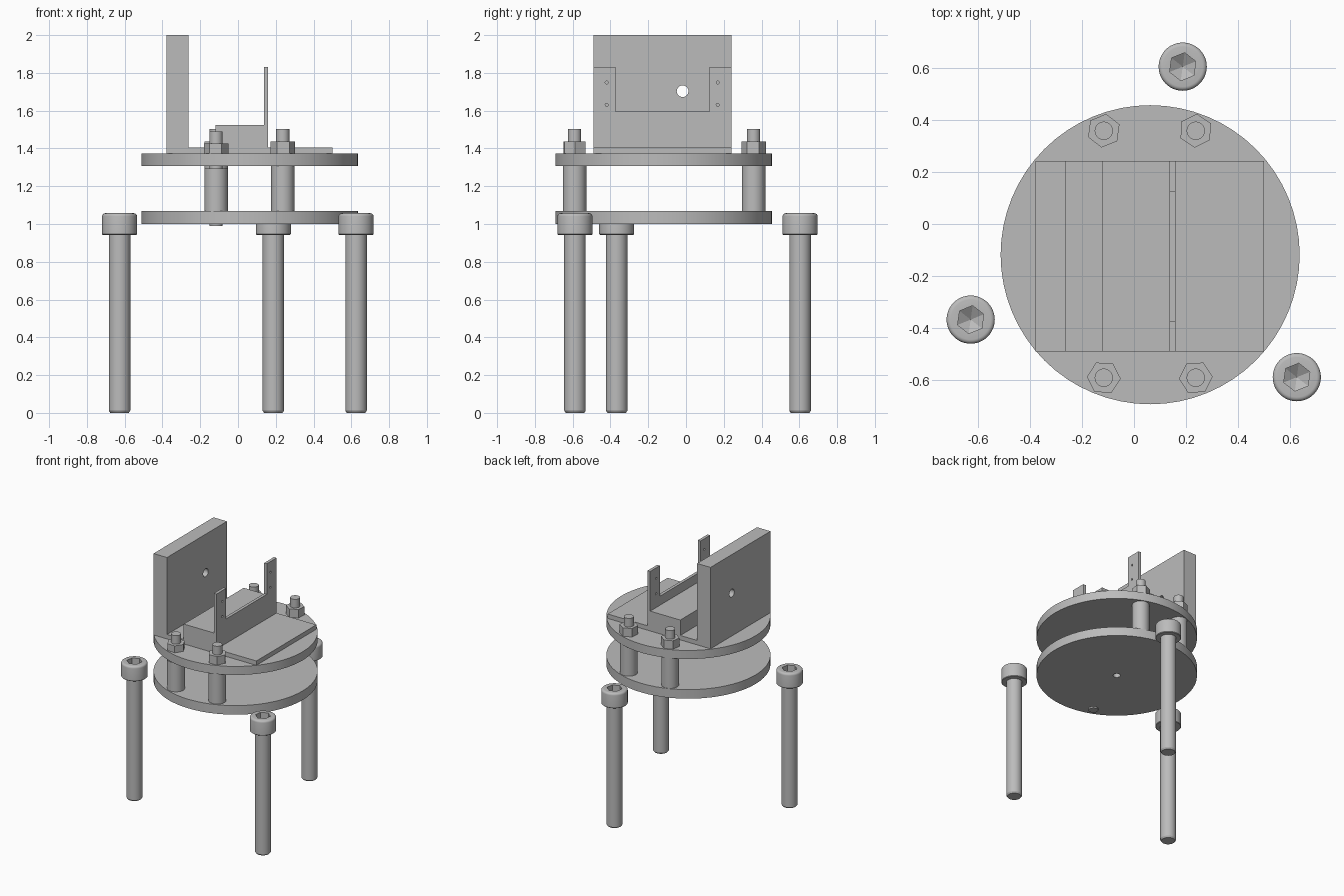
import bpy, bmesh, math
from mathutils import Matrix, Vector

if "Cube" in bpy.data.objects:
    bpy.data.objects.remove(bpy.data.objects["Cube"], do_unlink=True)

steel = bpy.data.materials.new("grey steel")
steel.use_nodes = True
GREY = (0.5, 0.5, 0.5, 1)
steel.diffuse_color = GREY
steel.node_tree.nodes["Principled BSDF"].inputs["Base Color"].default_value = GREY


def finish(bm, name):
    bmesh.ops.recalc_face_normals(bm, faces=bm.faces)
    mesh = bpy.data.meshes.new(name)
    bm.to_mesh(mesh)
    bm.free()
    mesh.materials.append(steel)
    obj = bpy.data.objects.new(name, mesh)
    bpy.context.collection.objects.link(obj)
    return obj


def select(obj):
    bpy.ops.object.select_all(action="DESELECT")
    obj.select_set(True)
    bpy.context.view_layer.objects.active = obj


def smooth(obj):
    select(obj)
    bpy.ops.object.shade_smooth_by_angle(angle=math.radians(32))


def lathe(name, profile, at=(0, 0), sides=48, turn=0.0):
    """Revolve (radius, height) points about a vertical axis; both ends are capped."""
    bm = bmesh.new()
    rings = []
    for r, z in profile:
        angles = [turn + math.tau * i / sides for i in range(sides)]
        rings.append([bm.verts.new((at[0] + r * math.cos(a), at[1] + r * math.sin(a), z))
                      for a in angles])
    for low, high in zip(rings, rings[1:]):
        for i in range(sides):
            j = (i + 1) % sides
            bm.faces.new((low[i], low[j], high[j], high[i]))
    bm.faces.new(rings[0][::-1])
    bm.faces.new(rings[-1])
    return finish(bm, name)


def prism(name, outline, axis, start, end):
    """Extrude a 2D outline along the x or y axis."""
    bm = bmesh.new()
    place = (lambda u, v: (start, u, v)) if axis == "x" else (lambda u, v: (u, start, v))
    face = bm.faces.new([bm.verts.new(place(u, v)) for u, v in outline])
    moved = bmesh.ops.extrude_face_region(bm, geom=[face])["geom"]
    step = Vector((end - start, 0, 0)) if axis == "x" else Vector((0, end - start, 0))
    bmesh.ops.translate(bm, vec=step, verts=[g for g in moved if isinstance(g, bmesh.types.BMVert)])
    return finish(bm, name)


def cut(obj, cutter):
    mod = obj.modifiers.new("cut", "BOOLEAN")
    mod.operation = "DIFFERENCE"
    mod.solver = "EXACT"
    mod.object = cutter
    select(obj)
    bpy.ops.object.modifier_apply(modifier=mod.name)
    bpy.data.objects.remove(cutter, do_unlink=True)


def drill_x(obj, y, z, radius, x, sides=24):
    bm = bmesh.new()
    bmesh.ops.create_cone(bm, cap_ends=True, segments=sides, radius1=radius, radius2=radius,
                          depth=0.4, matrix=Matrix.Translation((x, y, z))
                          @ Matrix.Rotation(math.pi / 2, 4, "Y"))
    cut(obj, finish(bm, "drill"))


# Three socket head bolts serving as legs
HEAD, SHAFT = 0.0925, 0.057
bolt = [(SHAFT - 0.008, 0), (SHAFT, 0.012), (SHAFT, 0.942),
        (HEAD - 0.004, 0.942), (HEAD, 0.946)]
for i in range(5):
    a = math.pi / 2 * i / 4
    bolt.append((HEAD - 0.016 + 0.016 * math.cos(a), 1.041 + 0.016 * math.sin(a)))
for label, at in (("right", (-0.627, -0.367)), ("left", (0.625, -0.588)),
                  ("back", (0.187, 0.604))):
    leg = lathe(label + "_leg_bolt", bolt, at)
    socket = lathe("socket_cutter", [(0.001, 0.965), (0.054, 0.998), (0.054, 1.1)],
                   at, 6, math.radians(22))
    cut(leg, socket)
    smooth(leg)

# Two round plates, the lower with a centre hole
DISC, R = (0.062, -0.118), 0.574
lower = lathe("lower_disc", [(R, 1.0), (R, 1.07)], DISC, 64)
cut(lower, lathe("hole_cutter", [(0.026, 0.9), (0.026, 1.2)], DISC, 24))
smooth(lower)
smooth(lathe("upper_disc", [(R, 1.306), (R, 1.372)], DISC, 64))

# Spacers with threaded rods and hex nuts; one sits slightly low
for label, x, y, drop, turn in (("front_right", -0.116, -0.59, 0.012, -3),
                                ("front_left", 0.237, -0.59, 0, 3),
                                ("back_right", -0.116, 0.358, 0, 22),
                                ("back_left", 0.237, 0.358, 0, 26)):
    at = (x, y)
    smooth(lathe(label + "_spacer", [(0.062, 1.07 - drop), (0.062, 1.306 - drop)], at, 32))
    smooth(lathe(label + "_rod", [(0.035, 1.001 - drop), (0.035, 1.503 - drop)], at, 32))
    lathe(label + "_nut", [(0.065, 1.372 - drop), (0.065, 1.437 - drop)],
          at, 6, math.radians(turn))

# L-shaped mount: base plate and tall wall with a hole
FRONT, BACK = -0.49, 0.241
mount = prism("wall_mount", [(-0.378, 1.372), (0.5, 1.372), (0.5, 1.406), (-0.263, 1.406),
                             (-0.263, 2.0), (-0.378, 2.0)], "y", FRONT, BACK)
drill_x(mount, -0.018, 1.703, 0.031, -0.32)
smooth(mount)

# Raised block on the base plate
prism("block", [(-0.12, 1.406), (0.137, 1.406), (0.137, 1.525), (-0.12, 1.525)],
      "y", FRONT, BACK)

# Thin fork plate with two drilled prongs
IN_F, IN_B = FRONT + 0.117, BACK - 0.117
fork = prism("fork_plate", [(FRONT, 1.406), (BACK, 1.406), (BACK, 1.831), (IN_B, 1.831),
                            (IN_B, 1.595), (IN_F, 1.595), (IN_F, 1.831), (FRONT, 1.831)],
             "x", 0.137, 0.16)
for y in (-0.42, 0.168):
    for z in (1.631, 1.749):
        drill_x(fork, y, z, 0.008, 0.15, 12)
smooth(fork)
